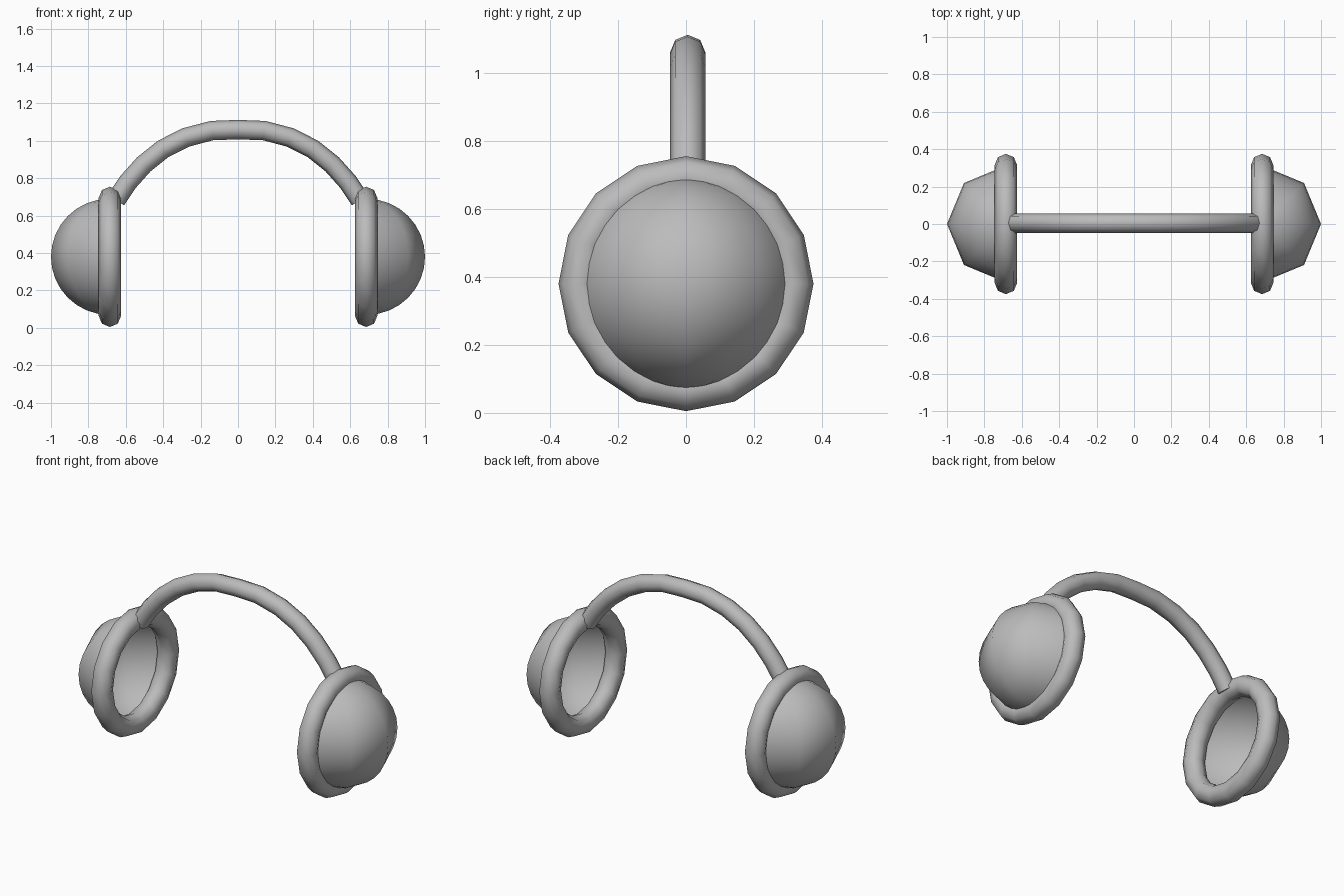
import bpy, bmesh
from math import pi, sin, cos, radians
from mathutils import Vector, Matrix

cube = bpy.data.objects.get("Cube")
if cube:
    bpy.data.objects.remove(cube, do_unlink=True)

# Single grey material
grey = bpy.data.materials.new("soft_grey")
grey.use_nodes = True
grey.diffuse_color = (0.5, 0.5, 0.5, 1)
grey.node_tree.nodes["Principled BSDF"].inputs["Base Color"].default_value = (0.5, 0.5, 0.5, 1)

EAR_Z = 0.38


def finish(obj, angle=60):
    obj.data.materials.append(grey)
    bpy.ops.object.select_all(action="DESELECT")
    obj.select_set(True)
    bpy.context.view_layer.objects.active = obj
    bpy.ops.object.shade_smooth_by_angle(angle=radians(angle))


def from_bmesh(name, bm):
    mesh = bpy.data.meshes.new(name)
    bm.to_mesh(mesh)
    bm.free()
    obj = bpy.data.objects.new(name, mesh)
    bpy.context.collection.objects.link(obj)
    return obj


def ear_cup(name, side):
    # Open half sphere, hollow towards the head
    bm = bmesh.new()
    bmesh.ops.create_uvsphere(bm, u_segments=8, v_segments=16, radius=0.31)
    inner = [v for v in bm.verts if v.co.x < -0.001]
    bmesh.ops.delete(bm, geom=inner, context="VERTS")
    bm.transform(Matrix.Translation((side * 0.69, 0, EAR_Z))
                 @ Matrix.Rotation(0 if side > 0 else pi, 4, "Z"))
    finish(from_bmesh(name, bm))


def ear_cushion(name, side):
    # Padded ring around the cup
    bpy.ops.mesh.primitive_torus_add(
        major_segments=16, minor_segments=8, major_radius=0.315, minor_radius=0.06,
        location=(side * 0.685, 0, EAR_Z), rotation=(0, pi / 2, 0))
    ring = bpy.context.object
    ring.name = name
    finish(ring)


def headband():
    # Octagonal tube swept along a symmetric arch
    half = [(0, 1.06), (0.14, 1.055), (0.28, 1.018), (0.40, 0.957),
            (0.503, 0.875), (0.588, 0.78), (0.652, 0.684)]
    path = [Vector((-x, 0.005, z)) for x, z in reversed(half[1:])]
    path += [Vector((x, 0.005, z)) for x, z in half]
    sides, radius = 8, 0.052
    bm = bmesh.new()
    rings = []
    for i, p in enumerate(path):
        tangent = (path[min(i + 1, len(path) - 1)] - path[max(i - 1, 0)]).normalized()
        across = Vector((0, 1, 0))
        out = tangent.cross(across)
        angles = [2 * pi * k / sides for k in range(sides)]
        rings.append([bm.verts.new(p + radius * (cos(a) * across + sin(a) * out))
                      for a in angles])
    for a, b in zip(rings, rings[1:]):
        for k in range(sides):
            n = (k + 1) % sides
            bm.faces.new((a[k], a[n], b[n], b[k]))
    bm.faces.new(rings[0])
    bm.faces.new(rings[-1])
    bmesh.ops.recalc_face_normals(bm, faces=bm.faces)
    finish(from_bmesh("headband", bm))


for label, side in (("left", 1), ("right", -1)):
    ear_cup(label + "_ear_cup", side)
    ear_cushion(label + "_ear_cushion", side)
headband()
